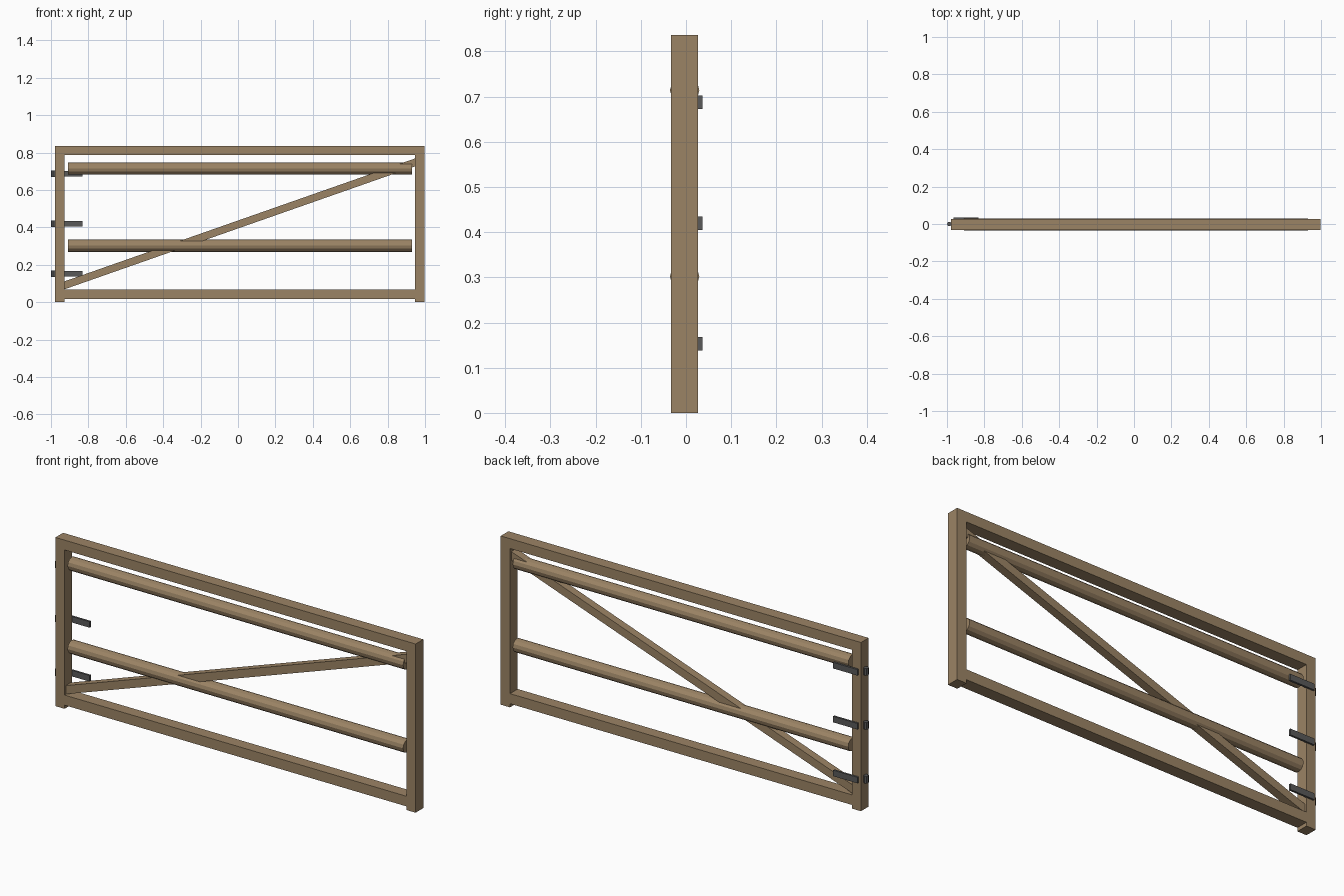
import bpy, math
from mathutils import Vector

if "Cube" in bpy.data.objects:
    bpy.data.objects.remove(bpy.data.objects["Cube"])


def material(name, rgb):
    m = bpy.data.materials.new(name)
    m.diffuse_color = (*rgb, 1)
    m.use_nodes = True
    m.node_tree.nodes["Principled BSDF"].inputs["Base Color"].default_value = m.diffuse_color
    return m


wood = material("wood", (0.33, 0.23, 0.13))
iron = material("iron", (0.10, 0.10, 0.10))


def box(name, x, y, z, mat):
    """Box spanning the given (min, max) ranges."""
    bpy.ops.mesh.primitive_cube_add(size=1)
    ob = bpy.context.object
    ob.name = name
    ob.location = [(a + b) / 2 for a, b in (x, y, z)]
    ob.scale = [b - a for a, b in (x, y, z)]
    ob.data.materials.append(mat)
    return ob


def cylinder(name, r, depth, loc, rot, mat, sides):
    bpy.ops.mesh.primitive_cylinder_add(vertices=sides, radius=r, depth=depth,
                                        location=loc, rotation=rot)
    ob = bpy.context.object
    ob.name = name
    ob.data.materials.append(mat)
    return ob


Y = (-0.033, 0.027)     # depth of the frame
YC = sum(Y) / 2

# Outer frame
box("hinge_post", (-0.978, -0.928), Y, (0, 0.787), wood)
box("latch_post", (0.946, 0.997), Y, (0, 0.787), wood)
box("top_rail", (-0.978, 0.997), Y, (0.787, 0.836), wood)
box("bottom_rail", (-0.928, 0.946), Y, (0.018, 0.068), wood)

# Round poles between the posts
for name, z in (("upper_pole", 0.714), ("lower_pole", 0.302)):
    cylinder(name, 0.0325, 1.84, (0.01, YC, z), (0, math.pi / 2, 0), wood, 12)

# Diagonal brace, its ends let into the posts
a, b = Vector((-0.928, YC, 0.09)), Vector((0.946, YC, 0.747))
d = b - a
L = d.length + 0.02
brace = box("diagonal_brace", (-L / 2, L / 2), (-0.02, 0.02), (-0.02, 0.02), wood)
brace.location = (a + b) / 2
brace.rotation_euler = (0, -math.atan2(d.z, d.x), 0)

# Hinges: strap on the back, knuckle on the outer edge
for i, z in enumerate((0.153, 0.42, 0.687), 1):
    box(f"hinge_strap_{i}", (-0.965, -0.832), (0.026, 0.036), (z - 0.015, z + 0.015), iron)
    cylinder(f"hinge_knuckle_{i}", 0.012, 0.035, (-0.988, 0, z), (0, 0, 0), iron, 8)
